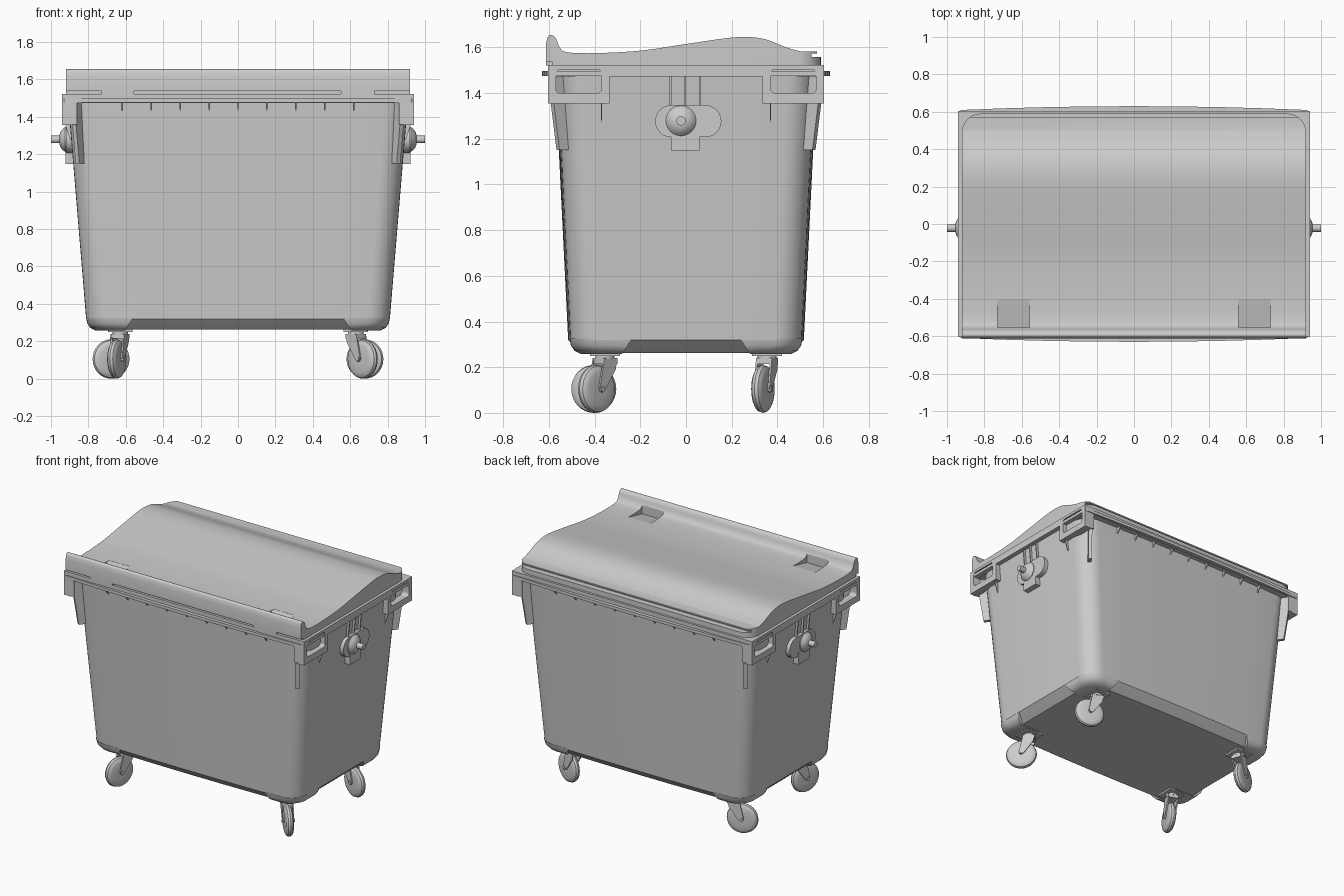
import bpy, bmesh, math
from mathutils import Matrix, Vector

cube = bpy.data.objects.get("Cube")
if cube:
    bpy.data.objects.remove(cube, do_unlink=True)

GREY = (0.6, 0.6, 0.6, 1.0)
mat = bpy.data.materials.new("grey_plastic")
mat.use_nodes = True
mat.diffuse_color = GREY
mat.node_tree.nodes["Principled BSDF"].inputs["Base Color"].default_value = GREY
parts = []


def loft(name, rings, matrix=Matrix()):
    """Skin equal-length point rings and cap both ends."""
    bm = bmesh.new()
    vs = [[bm.verts.new(matrix @ Vector(p)) for p in ring] for ring in rings]
    n = len(vs[0])
    for a, b in zip(vs, vs[1:]):
        for i in range(n):
            j = (i + 1) % n
            bm.faces.new((a[i], a[j], b[j], b[i]))
    bm.faces.new(vs[0][::-1])
    bm.faces.new(vs[-1])
    bmesh.ops.recalc_face_normals(bm, faces=bm.faces)
    mesh = bpy.data.meshes.new(name)
    bm.to_mesh(mesh)
    bm.free()
    mesh.materials.append(mat)
    ob = bpy.data.objects.new(name, mesh)
    bpy.context.collection.objects.link(ob)
    parts.append(ob)
    return ob


def prism(name, pts, lo, hi, axis="z", matrix=Matrix()):
    put = {"x": lambda u, v, t: (t, u, v), "y": lambda u, v, t: (u, t, v),
           "z": lambda u, v, t: (u, v, t)}[axis]
    return loft(name, [[put(u, v, t) for u, v in pts] for t in (lo, hi)], matrix)


def box(name, x, y, z, matrix=Matrix()):
    pts = [(x[0], y[0]), (x[1], y[0]), (x[1], y[1]), (x[0], y[1])]
    return prism(name, pts, z[0], z[1], "z", matrix)


def arc(cx, cy, r, a0, a1, n=8):
    return [(cx + r * math.cos(math.radians(a0 + (a1 - a0) * i / n)),
             cy + r * math.sin(math.radians(a0 + (a1 - a0) * i / n))) for i in range(n + 1)]


def outline(hx, hy, r, bow=0.0, n=8):
    """Rounded rectangle whose long sides swell by bow."""
    pts = []
    for cx, cy, a in ((1, 1, 0), (-1, 1, 90), (-1, -1, 180), (1, -1, 270)):
        pts += arc(cx * (hx - r), cy * (hy - r), r, a, a + 90, n)
        if a in (0, 180):
            w = hx - r
            pts += [(cx * w * (1 - i / 4), cy * hy) for i in range(1, 8)]
    return [(x, y + math.copysign(bow * max(0, 1 - (x / hx) ** 2), y)) for x, y in pts]


def lathe(name, profile, matrix, n=32):
    """Spin (offset, radius) pairs about the local y axis."""
    return loft(name, [[(r * math.cos(math.tau * i / n), t, r * math.sin(math.tau * i / n))
                        for i in range(n)] for t, r in profile], matrix)


def boolean(ob, cutter, op="DIFFERENCE"):
    m = ob.modifiers.new("cut", "BOOLEAN")
    m.operation, m.object, m.solver = op, cutter, "EXACT"
    bpy.context.view_layer.objects.active = ob
    bpy.ops.object.modifier_apply(modifier=m.name)


def drop(ob):
    parts.remove(ob)
    bpy.data.objects.remove(ob, do_unlink=True)


def curve(pts, n=5):
    """Smooth path through the points."""
    out = []
    P = [Vector(p) for p in [pts[0]] + pts + [pts[-1]]]
    for a, b, c, d in zip(P, P[1:], P[2:], P[3:]):
        for i in range(n):
            t = i / n
            out.append(tuple(0.5 * (2 * b + (c - a) * t + (2 * a - 5 * b + 4 * c - d) * t * t
                                    + (3 * b - a - 3 * c + d) * t ** 3)))
    return out + [pts[-1]]


# Tapered tub with chamfered floor
levels = [(0.262, 0.75, 0.445, 0.09), (0.275, 0.765, 0.46, 0.1), (0.32, 0.812, 0.503, 0.12),
          (1.475, 0.908, 0.56, 0.12)]
loft("tub", [[(x, y, z) for x, y in outline(hx, hy, r, 0.013)] for z, hx, hy, r in levels])

# Caster pads at the floor corners
for sx in (1, -1):
    for sy in (1, -1):
        rings = []
        for z, d, e in ((0.325, 0, 0), (0.295, 0.006, 0.015), (0.272, 0.022, 0.03), (0.258, 0.05, 0.04)):
            hx, hy, x0, y0 = 0.812 - d, 0.51 - d, 0.565 + e, 0.24 + e
            ring = [(x0, y0), (hx, y0)] + arc(hx - 0.12, hy - 0.12, 0.12, 0, 90) + [(x0, hy)]
            rings.append([(sx * x, sy * y, z) for x, y in ring])
        loft("corner_pad", rings)

# Rim, swollen band, and corner lifting brackets with windows
rim = box("rim", (-0.94, 0.94), (-0.605, 0.605), (1.473, 1.523))
prism("rim_band", outline(0.938, 0.609, 0.02, 0.021), 1.476, 1.497)
brackets = []
for sx in (1, -1):
    for sy in (1, -1):
        xs = sorted((sx * 0.885, sx * 0.94))
        ys = sorted((sy * 0.335, sy * 0.605))
        b = box("lifting_bracket", xs, ys, (1.355, 1.5))
        hole = [(sy * 0.47 + u, 1.4525 + v) for u, v in outline(0.1, 0.052, 0.02)]
        cutter = prism("window_cutter", hole, *sorted((sx * 0.906, sx * 1.0)), "x")
        deep = prism("deep_cutter", [(u, min(v, 1.47)) for u, v in outline(0.1, 0.04, 0.02)], -0.2, 0.2, "x",
                     Matrix.Translation((sx * 0.95, sy * 0.47, 1.44)))
        boolean(b, cutter)
        boolean(b, deep)
        boolean(rim, cutter)
        drop(cutter)
        drop(deep)
        # Web below the bracket and long corner gusset
        box("bracket_web", sorted((sx * 0.86, sx * 0.905)), sorted((sy * 0.595, sy * 0.605)), (1.36, 1.48))
        prism("bracket_rib", [(sx * 0.89, 1.36), (sx * 0.925, 1.36), (sx * 0.895, 1.27)],
              sy * 0.37 - 0.003, sy * 0.37 + 0.003, "y")
        turn = Matrix.Translation((sx * 0.81, sy * 0.49, 0)) @ Matrix.Rotation(
            math.atan2(sy * 0.8, sx * 0.55), 4, "Z")
        prism("corner_gusset", [(0.02, 1.475), (0.125, 1.475), (0.115, 1.35), (0.085, 1.15), (0.02, 1.15)],
              -0.012, 0.012, "y", turn)

# Small ribs under the rim
for sy in (1, -1):
    for i in range(-4, 5):
        x = i * 0.155
        prism("rim_rib", [(sy * 0.55, 1.48), (sy * 0.605, 1.48), (sy * 0.57, 1.43), (sy * 0.55, 1.43)],
              x - 0.004, x + 0.004, "x")

# Lid: curved profile cut to a plan with rounded rear corners
top = curve([(-0.612, 1.62), (-0.604, 1.648), (-0.588, 1.654), (-0.57, 1.64), (-0.552, 1.6), (-0.52, 1.579),
             (-0.4, 1.575), (-0.2, 1.586), (0.0, 1.615), (0.18, 1.641), (0.27, 1.646), (0.35, 1.635),
             (0.44, 1.6), (0.5, 1.583)])
profile = [(-0.612, 1.522)] + top + [(0.573, 1.583), (0.573, 1.574), (0.55, 1.574), (0.55, 1.558),
                                      (0.59, 1.558), (0.59, 1.522)]
lid = prism("lid", profile, -0.92, 0.92, "x")
plan_pts = [(-0.92, -0.7), (0.92, -0.7)] + arc(0.82, 0.49, 0.1, 0, 90) + arc(-0.82, 0.49, 0.1, 90, 180)
plan = prism("plan_cutter", plan_pts, 1.4, 1.8)
boolean(lid, plan, "INTERSECT")
drop(plan)
for s in (1, -1):
    grip = prism("grip_cutter", [(-0.553, 1.54), (-0.553, 1.7), (-0.41, 1.7), (-0.4, 1.574)],
                 *sorted((s * 0.56, s * 0.73)), "x")
    boolean(lid, grip)
    drop(grip)
for x0, x1 in ((-0.95, -0.73), (-0.555, 0.55), (0.73, 0.95)):
    slot = box("slot_cutter", (x0, x1), (-0.7, -0.585), (1.5, 1.537))
    boolean(lid, slot)
    drop(slot)

# Side trunnions
for s in (1, -1):
    side = lambda a, b: sorted((s * a, s * b))
    oval = arc(0.085, 1.277, 0.07, -90, 90, 12) + arc(-0.065, 1.277, 0.07, 90, 270, 12)
    prism("trunnion_plate", oval, *side(0.87, 0.92), "x")
    box("trunnion_foot", side(0.87, 0.922), (-0.065, 0.06), (1.148, 1.23))
    axis = Matrix.Translation((0, -0.022, 1.279)) @ Matrix.Rotation(-s * math.pi / 2, 4, "Z")
    dome = [(0.9, 0.066), (0.925, 0.066), (0.94, 0.054), (0.952, 0.035), (0.955, 0.02), (1.0, 0.02)]
    lathe("trunnion_pin", dome, axis)
    for y in (-0.068, -0.004, 0.062):
        prism("trunnion_rib", [(s * 0.88, 1.48), (s * 0.925, 1.48), (s * 0.912, 1.34), (s * 0.88, 1.34)],
              y - 0.004, y + 0.004, "y")

# Swivel casters, each turned its own way
for px, py, dx, dy in ((0.63, -0.355, 0.7, -0.7), (-0.63, -0.355, -0.35, -0.94),
                       (0.63, 0.355, 0.94, -0.35), (-0.63, 0.355, -0.94, -0.35)):
    m = Matrix.Translation((px, py, 0)) @ Matrix.Rotation(math.atan2(dy, dx), 4, "Z")
    hub = m @ Matrix.Translation((0.052, 0, 0.105))
    lathe("wheel", [(-0.026, 0.03), (-0.026, 0.075), (-0.022, 0.088), (-0.014, 0.1), (0, 0.105),
                    (0.014, 0.1), (0.022, 0.088), (0.026, 0.075), (0.026, 0.03)], hub)
    lathe("axle", [(-0.042, 0.012), (0.042, 0.012)], hub, 12)
    cheek = [(-0.04, 0.235), (0.04, 0.235), (0.068, 0.11), (0.052, 0.09), (0.034, 0.1), (-0.03, 0.19)]
    for t in (-0.037, 0.029):
        prism("fork_cheek", cheek, t, t + 0.008, "y", m)
    box("fork_crown", (-0.04, 0.04), (-0.037, 0.037), (0.215, 0.24), m)
    lathe("swivel", [(0.235, 0.042), (0.252, 0.042)], m @ Matrix.Rotation(math.pi / 2, 4, "X"), 24)
    box("caster_plate", (px - 0.065, px + 0.065), (py - 0.065, py + 0.065), (0.25, 0.262))

# Smooth shading with crisp edges
bpy.ops.object.select_all(action="DESELECT")
for ob in parts:
    ob.select_set(True)
bpy.context.view_layer.objects.active = parts[0]
bpy.ops.object.shade_smooth_by_angle(angle=math.radians(30))
